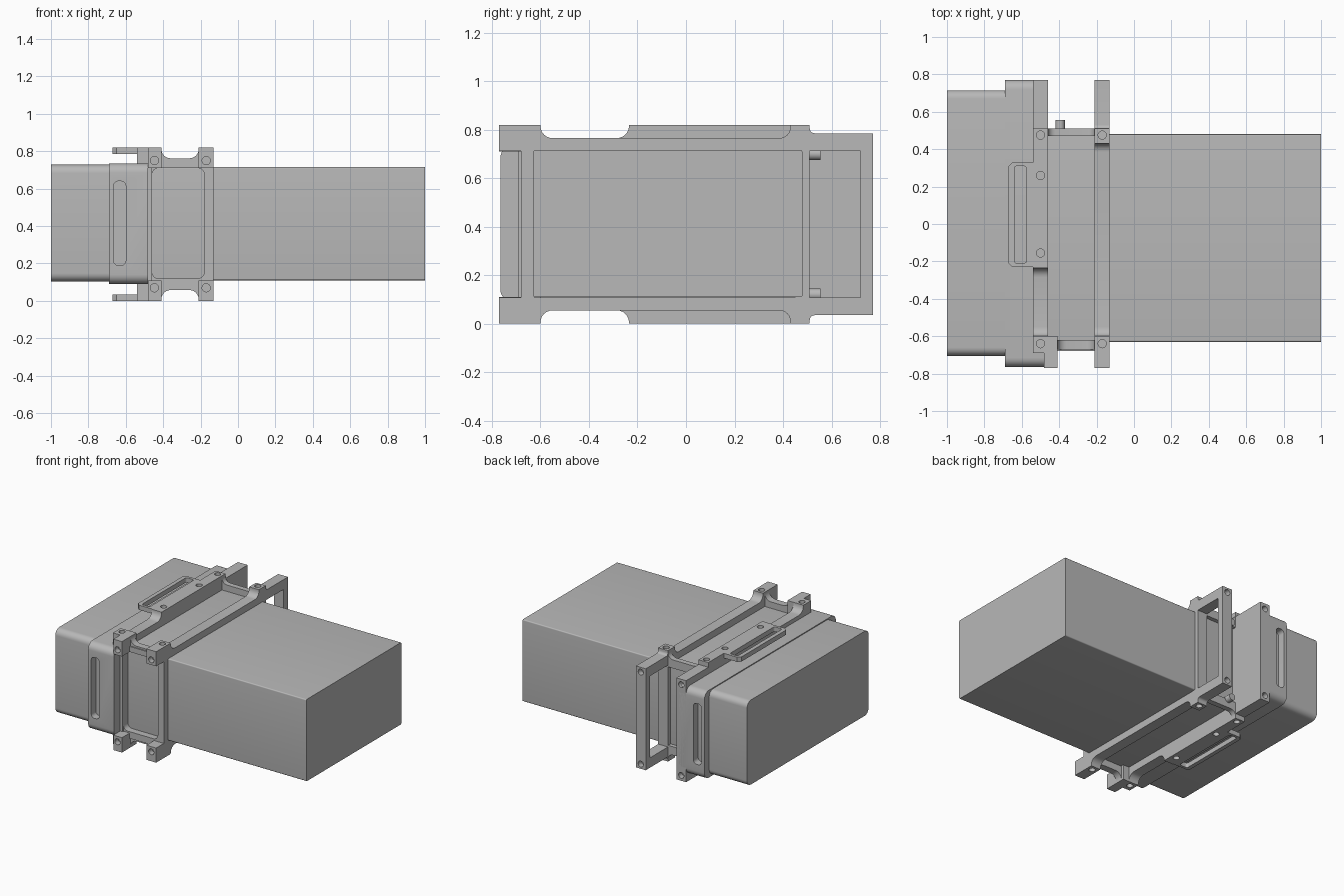
import bpy, bmesh, math
from mathutils import Vector

cube = bpy.data.objects.get("Cube")
if cube:
    bpy.data.objects.remove(cube, do_unlink=True)

mat = bpy.data.materials.new("plain grey")
mat.use_nodes = True
GREY = (0.48, 0.48, 0.48, 1)
mat.diffuse_color = GREY
mat.node_tree.nodes["Principled BSDF"].inputs["Base Color"].default_value = GREY

MID = 0.41   # height of the mirror plane between top and bottom
AXES = {"x": lambda u, v, w: (w, u, v),
        "y": lambda u, v, w: (u, w, v),
        "z": lambda u, v, w: (u, v, w)}


def rounded(points):
    """Replace each corner that has a radius with a small arc."""
    out = []
    for i, p in enumerate(points):
        c = Vector(p[:2])
        r = p[2] if len(p) > 2 else 0
        if not r:
            out.append(c)
            continue
        d0 = (Vector(points[i - 1][:2]) - c).normalized()
        d1 = (Vector(points[(i + 1) % len(points)][:2]) - c).normalized()
        reach = r / math.tan(d0.angle(d1) / 2)
        a, b = c + d0 * reach, c + d1 * reach
        for k in range(7):
            t = k / 6
            # square corners only, so a quarter ellipse is exact
            s, q = math.sin(t * math.pi / 2), math.cos(t * math.pi / 2)
            out.append(c + (a - c) * (1 - s) + (b - c) * (1 - q))
    return out


def rect(u0, u1, v0, v1, r=0):
    return [(u0, v0, r), (u1, v0, r), (u1, v1, r), (u0, v1, r)]


def extrude(name, points, axis, lo, hi):
    """Extrude a 2D outline along an axis."""
    bm = bmesh.new()
    place = AXES[axis]
    base = [bm.verts.new(place(p.x, p.y, lo)) for p in rounded(points)]
    face = bm.faces.new(base)
    grown = bmesh.ops.extrude_face_region(bm, geom=[face])["geom"]
    shift = Vector(place(0, 0, hi - lo))
    bmesh.ops.translate(bm, vec=shift, verts=[g for g in grown if isinstance(g, bmesh.types.BMVert)])
    bmesh.ops.recalc_face_normals(bm, faces=bm.faces)
    mesh = bpy.data.meshes.new(name)
    bm.to_mesh(mesh)
    bm.free()
    mesh.materials.append(mat)
    obj = bpy.data.objects.new(name, mesh)
    bpy.context.collection.objects.link(obj)
    return obj


def select(obj):
    bpy.ops.object.select_all(action="DESELECT")
    obj.select_set(True)
    bpy.context.view_layer.objects.active = obj


def cut(obj, cutter):
    """Subtract a cutter and remove it."""
    select(obj)
    mod = obj.modifiers.new("cut", "BOOLEAN")
    mod.operation = "DIFFERENCE"
    mod.solver = "EXACT"
    mod.object = cutter
    bpy.ops.object.modifier_apply(modifier=mod.name)
    bpy.data.objects.remove(cutter, do_unlink=True)


def disc(u, v, r):
    return [(u + r * math.cos(k * math.pi / 10), v + r * math.sin(k * math.pi / 10)) for k in range(20)]


def hole(obj, axis, u, v, surface, r=0.022, depth=0.04):
    cut(obj, extrude("hole_cutter", disc(u, v, r), axis, surface - depth, surface + depth))


def flip(points):
    return [(p[0], 2 * MID - p[1], *p[2:]) for p in points]


def mirrored(name, points, axis, lo, hi):
    """Upper part and its lower twin, mirrored about the middle height."""
    return [extrude("upper_" + name, points, axis, lo, hi),
            extrude("lower_" + name, flip(points), axis, lo, hi)]


# Main bodies
extrude("large_box", rect(-0.63, 0.48, 0.11, 0.715, 0.008), "x", -0.5, 1)
extrude("end_body", rect(-0.705, 0.715, 0.103, 0.728, 0.045), "x", -1, -0.5)

# Strap round the end body, with a long slot at each end
strap = extrude("strap", rect(-0.765, 0.77, 0.09, 0.735, 0.05), "x", -0.69, -0.48)
for y in (-0.765, 0.77):
    cut(strap, extrude("slot_cutter", rect(-0.665, -0.60, 0.19, 0.64, 0.025), "y", y - 0.055, y + 0.055))

# Left frame plate, solid, with raised centre and corner lugs
top_edge = [(-0.69, 0.82), (-0.60, 0.82), (-0.60, 0.765, 0.05), (-0.235, 0.765, 0.05),
            (-0.235, 0.82), (0.51, 0.82), (0.51, 0.785), (0.77, 0.785)]
left_plate = extrude("left_frame_plate", top_edge + flip(top_edge)[::-1], "x", -0.54, -0.46)
for z in (0, 0.82):
    for y in (-0.64, -0.155, 0.26, 0.475):
        hole(left_plate, "z", -0.50, y, z)
for z in (0.075, 0.745):
    hole(left_plate, "y", -0.50, z, 0.77)

# Lugs in front of the left plate
for lug, z in zip(mirrored("left_front_lug", rect(-0.77, -0.60, 0.71, 0.82), "x", -0.48, -0.41),
                  (0.75, 0.07)):
    hole(lug, "y", -0.447, z, -0.77)

# Right frame: rails above and below, joined by uprights
rail = [(-0.77, 0.712), (-0.77, 0.82), (-0.60, 0.82), (-0.60, 0.765, 0.05), (0.43, 0.765, 0.045),
        (0.43, 0.82), (0.51, 0.82), (0.51, 0.785, 0.02), (0.77, 0.785), (0.77, 0.712)]
for obj, top, z in zip(mirrored("right_rail", rail, "x", -0.21, -0.13), (0.82, 0), (0.75, 0.07)):
    for y in (-0.64, 0.475):
        hole(obj, "z", -0.17, y, top)
    for y in (-0.77, 0.77):
        hole(obj, "y", -0.17, z, y)
extrude("right_back_post", rect(0.72, 0.77, 0.1, 0.72), "x", -0.21, -0.13)
extrude("right_inner_post", rect(0.45, 0.51, 0.1, 0.72), "x", -0.21, -0.13)

# Front frame with a rounded window between the rails
front = extrude("front_frame", rect(-0.48, -0.13, 0.07, 0.75), "y", -0.68, -0.625)
cut(front, extrude("window_cutter", rect(-0.46, -0.18, 0.12, 0.71, 0.035), "y", -0.8, -0.5))

# Cross bars that sweep up into the lugs
sweep = [(-0.42, 0.712), (-0.42, 0.82), (-0.41, 0.82), (-0.41, 0.762, 0.05),
         (-0.21, 0.762, 0.05), (-0.21, 0.82), (-0.20, 0.82), (-0.20, 0.712)]
mirrored("front_cross_bar", sweep, "y", -0.672, -0.62)
back_bar = [(-0.47, 0.70), (-0.47, 0.82), (-0.46, 0.82), (-0.46, 0.762, 0.04),
            (-0.21, 0.762, 0.04), (-0.21, 0.82), (-0.20, 0.82), (-0.20, 0.70)]
mirrored("back_cross_bar", back_bar, "y", 0.47, 0.51)

# Small pins behind the back cross bars
mirrored("back_pin", disc(-0.395, 0.70, 0.025), "y", 0.48, 0.555)

# Slotted tabs standing off above and below the end body
tab = [(-0.53, -0.23), (-0.65, -0.23), (-0.67, -0.21), (-0.67, 0.31), (-0.65, 0.33), (-0.53, 0.33)]
for name, lo, hi in (("upper_tab", 0.785, 0.82), ("lower_tab", 0, 0.035)):
    obj = extrude(name, tab, "z", lo, hi)
    cut(obj, extrude("slot_cutter", rect(-0.64, -0.575, -0.21, 0.31, 0.015), "z", lo - 0.1, hi + 0.1))

# Smooth arcs, sharp edges
for obj in bpy.context.collection.objects:
    if obj.type == "MESH" and mat.name in obj.data.materials:
        select(obj)
        bpy.ops.object.shade_smooth_by_angle(angle=math.radians(30))
